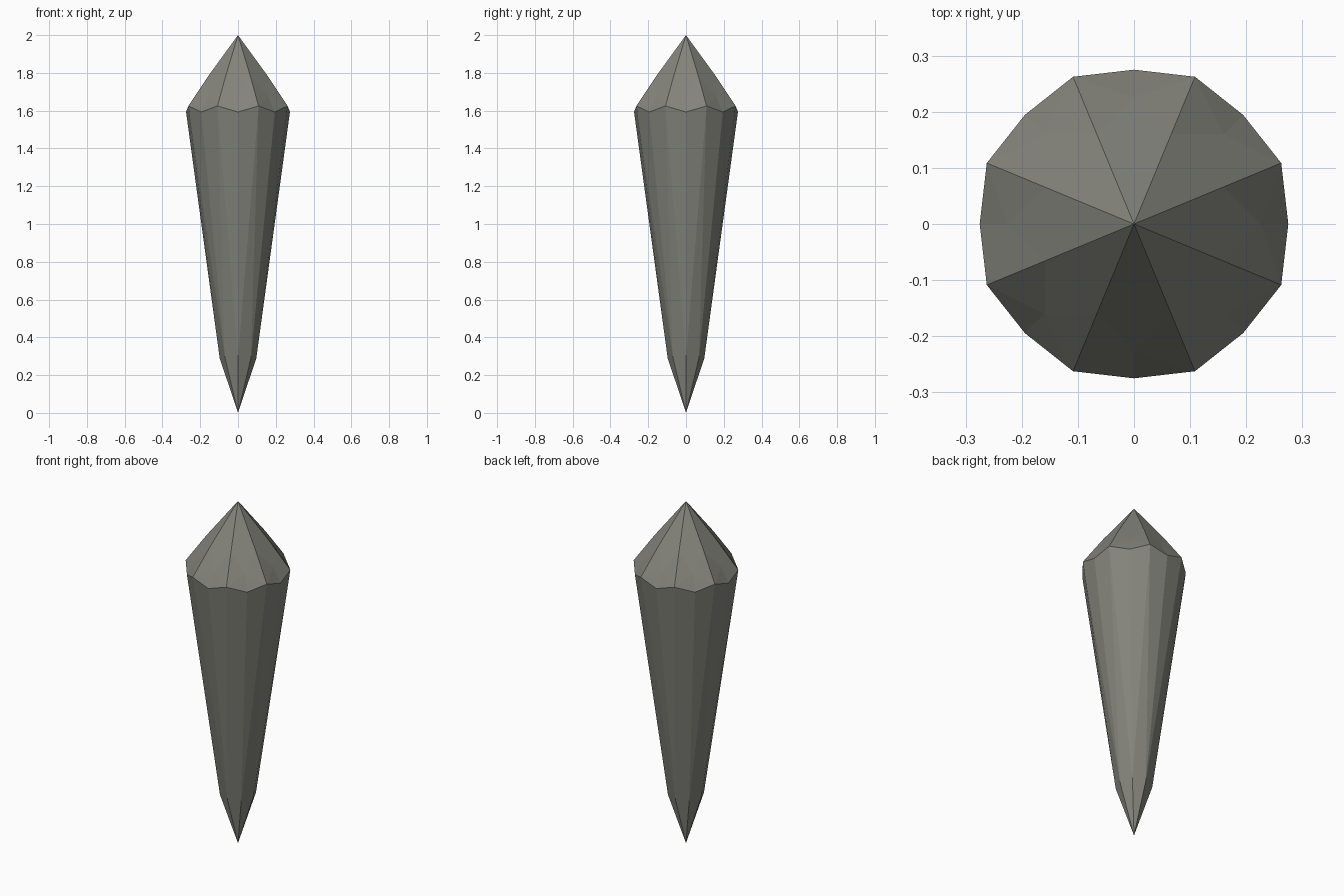
import bpy, bmesh
from math import pi, cos, sin

if "Cube" in bpy.data.objects:
    bpy.data.objects.remove(bpy.data.objects["Cube"])

N = 8
STEP = 2 * pi / N


def ring(bm, r, z, half):
    """Ring of N vertices; half=True turns it by half a step."""
    return [bm.verts.new((r * cos((i + half * 0.5) * STEP),
                          r * sin((i + half * 0.5) * STEP), z)) for i in range(N)]


bm = bmesh.new()
top = bm.verts.new((0, 0, 2.0))
upper = ring(bm, 0.173, 1.78, True)        # upper crown corners
mid = ring(bm, 0.226, 1.675, False)        # mid crown corners
girdle_hi = ring(bm, 0.284, 1.625, True)   # zigzag girdle, high points
girdle_lo = ring(bm, 0.275, 1.593, False)  # zigzag girdle, low points
lower = ring(bm, 0.097, 0.29, False)       # tip corners
tip = bm.verts.new((0, 0, 0))

for i in range(N):
    j, p = (i + 1) % N, (i - 1) % N
    faces = [
        # crown
        (top, upper[p], mid[i], upper[i]),
        (upper[i], mid[i], girdle_hi[i]),
        (upper[i], girdle_hi[i], mid[j]),
        (mid[i], girdle_hi[p], girdle_lo[i]),
        (mid[i], girdle_lo[i], girdle_hi[i]),
        # long tapering body
        (girdle_lo[i], lower[i], girdle_hi[i]),
        (girdle_lo[i], girdle_hi[p], lower[i]),
        # pointed tip
        (girdle_hi[i], lower[i], tip, lower[j]),
    ]
    for f in faces:
        bm.faces.new(f)

bmesh.ops.recalc_face_normals(bm, faces=bm.faces)
mesh = bpy.data.meshes.new("crystal")
bm.to_mesh(mesh)
bm.free()

# dark stone colour
stone = bpy.data.materials.new("dark_stone")
stone.diffuse_color = (0.23, 0.23, 0.20, 1)
stone.use_nodes = True
stone.node_tree.nodes["Principled BSDF"].inputs["Base Color"].default_value = stone.diffuse_color
mesh.materials.append(stone)
bpy.context.collection.objects.link(bpy.data.objects.new("crystal", mesh))
